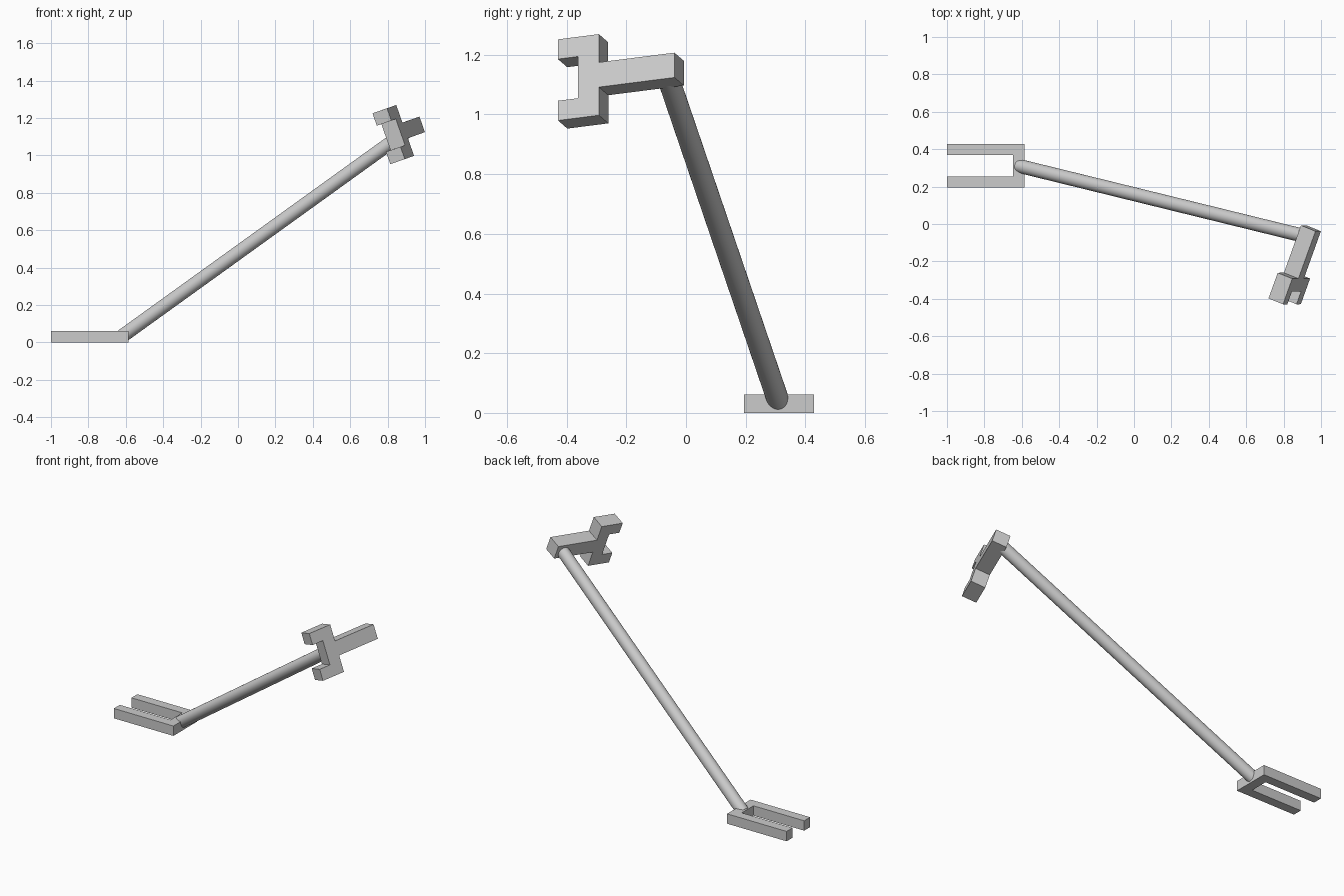
import bpy, bmesh
from mathutils import Vector, Matrix

if "Cube" in bpy.data.objects:
    bpy.data.objects.remove(bpy.data.objects["Cube"])


def prism(name, outline, depth, matrix):
    """Extrude a flat outline (local XY), centred on local Z, then place it."""
    bm = bmesh.new()
    face = bm.faces.new([bm.verts.new((a, b, -depth / 2)) for a, b in outline])
    ext = bmesh.ops.extrude_face_region(bm, geom=[face])
    verts = [v for v in ext["geom"] if isinstance(v, bmesh.types.BMVert)]
    bmesh.ops.translate(bm, vec=(0, 0, depth), verts=verts)
    bm.transform(matrix)
    bmesh.ops.recalc_face_normals(bm, faces=bm.faces)
    mesh = bpy.data.meshes.new(name)
    bm.to_mesh(mesh)
    bm.free()
    obj = bpy.data.objects.new(name, mesh)
    bpy.context.collection.objects.link(obj)
    return obj


def mirrored(half):
    """Close a half outline by mirroring it across the local X axis."""
    return half + [(a, -b) for a, b in reversed(half)]


# Flat two-pronged fork on the ground
fork = mirrored([(-0.586, 0.117), (-1.0, 0.117), (-1.0, 0.058), (-0.647, 0.058)])
prism("ground_fork", fork, 0.062, Matrix.Translation((0, 0.312, 0.031)))

# Tilted grip: stem with a two-pronged crossbar, origin at the stem end
u = Vector((0.336, 0.934, 0.119)).normalized()   # along the stem
w = Vector((-0.33, 0, 0.943))
w = (w - u * w.dot(u)).normalized()              # along the crossbar
t = u.cross(w)                                   # thickness
grip_matrix = Matrix.Translation((0.946, -0.023, 1.152)) @ Matrix((u, w, t)).transposed().to_4x4()
grip = mirrored([(0, 0.044), (-0.271, 0.044), (-0.271, 0.144), (-0.418, 0.144),
                 (-0.418, 0.074), (-0.346, 0.074)])
prism("grip_handle", grip, 0.088, grip_matrix)

# Round rod joining the fork to the grip
start, end = Vector((-0.617, 0.311, 0.035)), Vector((0.927, -0.068, 1.147))
axis = end - start
bpy.ops.mesh.primitive_cylinder_add(vertices=32, radius=0.037, depth=axis.length,
                                    location=(start + end) / 2,
                                    rotation=axis.to_track_quat('Z', 'Y').to_euler())
rod = bpy.context.object
rod.name = "shaft"
bpy.ops.object.shade_smooth_by_angle()
